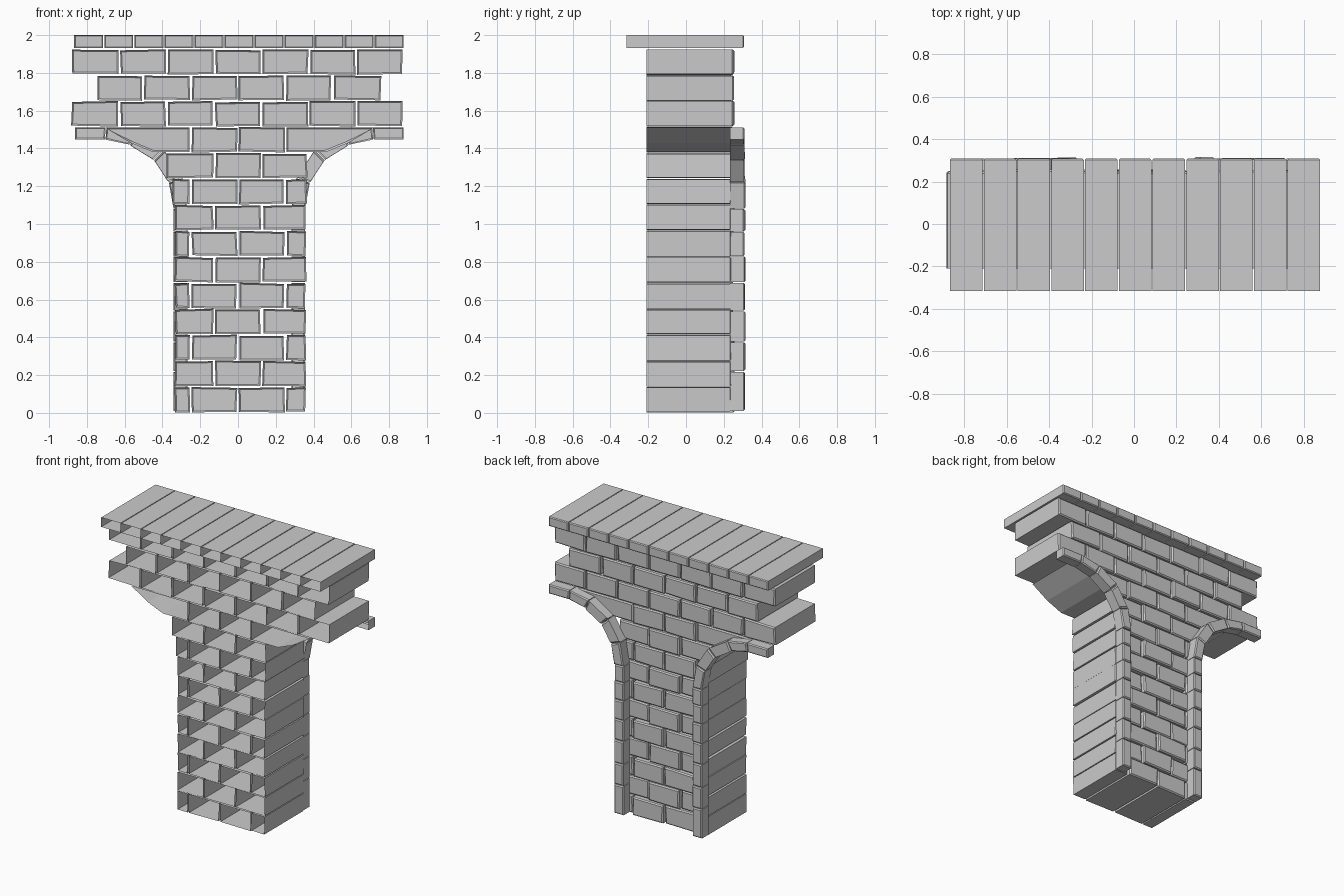
import bpy, bmesh, random

if "Cube" in bpy.data.objects:
    bpy.data.objects.remove(bpy.data.objects["Cube"])

random.seed(7)
J = 0.004   # corner irregularity of the hand-cut stones


def stone(bm, loop, y0, y1, b=0.008, jit=0.0):
    """Open-fronted block: an x/z outline run from y0 to y1, chamfered at the back."""
    pts = [(x + random.uniform(-jit, jit), z + random.uniform(-jit, jit)) for x, z in loop]
    n = len(pts)
    cx = sum(p[0] for p in pts) / n
    cz = sum(p[1] for p in pts) / n

    def toward(v, c):
        return v + max(-b, min(b, c - v))

    inner = [(toward(x, cx), toward(z, cz)) for x, z in pts]
    rings = [[bm.verts.new((x, y, z)) for x, z in ring]
             for ring, y in ((pts, y0), (pts, y1 - b), (inner, y1))]
    for a, c in zip(rings, rings[1:]):
        for i in range(n):
            k = (i + 1) % n
            bm.faces.new((a[i], a[k], c[k], c[i]))
    bm.faces.new(rings[-1])


def finish(bm, name):
    bmesh.ops.recalc_face_normals(bm, faces=bm.faces)
    # open shells: make sure the back faces point to +y
    if sum(f.normal.y * f.calc_area() for f in bm.faces) < 0:
        bmesh.ops.reverse_faces(bm, faces=bm.faces)
    me = bpy.data.meshes.new(name)
    bm.to_mesh(me)
    bm.free()
    bpy.context.collection.objects.link(bpy.data.objects.new(name, me))


def rect(x0, x1, z0, z1):
    return [(x0, z0), (x1, z0), (x1, z1), (x0, z1)]


# Brick courses: running bond, straight shaft below, flaring at the top
PITCH, G = 0.1375, 0.006
ENDS = {8: (-0.345, 0.365), 9: (-0.38, 0.365), 11: (-0.88, 0.87),
        12: (-0.745, 0.755), 13: (-0.88, 0.87)}
bm = bmesh.new()
for row in range(14):
    z0 = 0.006 + row * PITCH
    z1 = z0 + PITCH - 0.008
    if row == 10:
        # springing course: end bricks cut on the slope of the arch
        for x0, x1 in ((-0.25, 0), (0, 0.25)):
            stone(bm, rect(x0 + G, x1 - G, z0, z1), -0.21, 0.25, jit=J)
        for s, dx in ((-1, 0), (1, 0.016)):
            stone(bm, [(s * 0.256, z0), (s * 0.45 + dx, z0), (s * 0.57 + dx, 1.43),
                       (s * 0.70 + dx, z1), (s * 0.256, z1)], -0.21, 0.24)
        continue
    lo, hi = ENDS.get(row, (-0.332, 0.358))
    first = -1.0 if row % 2 == 0 else -1.13
    joints = [first + 0.251 * i for i in range(10)]
    if row % 2 == 0:
        joints = [(i - 4) * 0.25 for i in range(9)]
    cuts = [lo - G] + [j for j in joints if lo + 0.05 < j < hi - 0.05] + [hi + G]
    for a, c in zip(cuts, cuts[1:]):
        edge = (a == cuts[0] or c == cuts[-1]) and row < 10
        y1 = 0.24 if edge else 0.252 + random.uniform(-0.006, 0.006)
        stone(bm, rect(a + G, c - G, z0, z1), -0.21, y1, jit=J)
finish(bm, "brick_courses")

# Arch trim: outer (soffit) and inner edges from the foot to the crown
outer = [(0.348, z) for z in (0.008, 0.22, 0.375, 0.54, 0.69, 0.83, 0.96, 1.08)]
inner = [(0.275, z) for _, z in outer]
outer += [(0.373, 1.22), (0.452, 1.338), (0.58, 1.42), (0.71, 1.447), (0.872, 1.447)]
inner += [(0.302, 1.245), (0.40, 1.39), (0.55, 1.485), (0.705, 1.512), (0.872, 1.512)]


def lerp(p, q, t):
    return (p[0] + (q[0] - p[0]) * t, p[1] + (q[1] - p[1]) * t)


for s, name in ((-1, "arch_trim_left"), (1, "arch_trim_right")):
    bm = bmesh.new()
    for i in range(len(outer) - 1):
        t = 0.012
        quad = [lerp(outer[i], outer[i + 1], t), lerp(outer[i], outer[i + 1], 1 - t),
                lerp(inner[i], inner[i + 1], 1 - t), lerp(inner[i], inner[i + 1], t)]
        stone(bm, [(s * x + 0.007, z) for x, z in quad], 0.232,
              0.311 + random.uniform(-0.003, 0.004), b=0.007)
    finish(bm, name)

# Coping slabs along the top
bm = bmesh.new()
W = 1.75 / 11
for i in range(11):
    x = -0.87 + i * W
    stone(bm, rect(x + 0.003, x + W - 0.003, 1.932, 2.0), -0.316, 0.308, b=0.006)
finish(bm, "coping_slabs")
